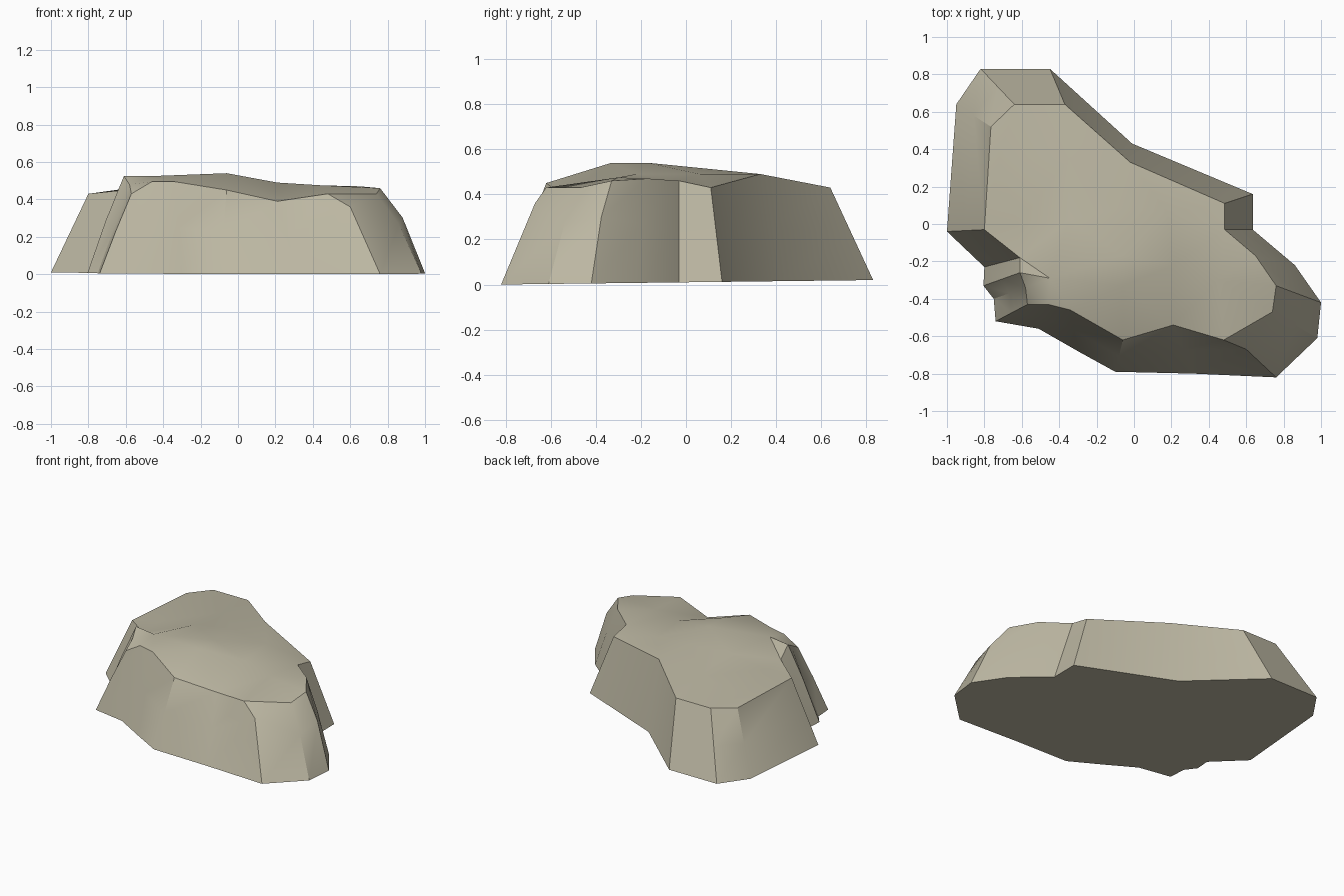
import bpy, bmesh
from mathutils import Vector
from mathutils.geometry import delaunay_2d_cdt

# Wall columns, anticlockwise from the left: foot x, y | rim x, y, z | lift of the mid point
COLUMNS = [
    (-1.00, -0.04, -0.80, -0.03, 0.43, 0.0),
    (-0.80, -0.23, -0.61, -0.18, 0.45, 0.0),
    (-0.805, -0.33, -0.61, -0.26, 0.525, 0.02),
    (-0.75, -0.40, -0.58, -0.34, 0.48, 0.0),
    (-0.74, -0.52, -0.57, -0.43, 0.43, 0.01),
    (-0.51, -0.56, -0.46, -0.43, 0.495, 0.0),
    (-0.30, -0.68, -0.34, -0.46, 0.495, 0.0),
    (-0.10, -0.79, -0.06, -0.62, 0.45, 0.0),
    (0.32, -0.80, 0.21, -0.54, 0.39, 0.0),
    (0.76, -0.82, 0.48, -0.62, 0.43, 0.12),
    (0.98, -0.61, 0.74, -0.47, 0.43, 0.05),
    (1.00, -0.42, 0.76, -0.33, 0.46, 0.07),
    (0.86, -0.22, 0.65, -0.17, 0.47, 0.03),
    (0.635, -0.03, 0.485, -0.03, 0.46, 0.0),
    (0.635, 0.16, 0.485, 0.11, 0.43, 0.0),
    (-0.01, 0.43, -0.02, 0.33, 0.49, 0.0),
    (-0.45, 0.83, -0.37, 0.64, 0.43, 0.0),
    (-0.82, 0.83, -0.64, 0.64, 0.43, 0.0),
    (-0.95, 0.64, -0.765, 0.52, 0.42, 0.0),
]
# Gentle humps inside the plateau
HUMPS = [(-0.06, -0.33, 0.54), (-0.06, -0.17, 0.54), (0.21, -0.22, 0.49),
         (0.45, -0.30, 0.475), (-0.45, -0.29, 0.525), (-0.35, 0.02, 0.50),
         (-0.10, 0.08, 0.515), (0.18, 0.06, 0.49), (-0.35, 0.35, 0.465),
         (-0.72, 0.36, 0.44), (-0.62, 0.0, 0.455)]

bm = bmesh.new()
n = len(COLUMNS)

# Three rings: foot, mid wall, rim
foot, mid, rim = [], [], []
for bx, by, tx, ty, tz, lift in COLUMNS:
    a, c = Vector((bx, by, 0.01 + 0.012 * by)), Vector((tx, ty, tz))
    m = (a + c) / 2 + Vector((0, 0, lift))
    if lift > 0.1:                      # bulging front right corner
        m = Vector((0.60, -0.67, 0.36))
    foot.append(bm.verts.new(a))
    mid.append(bm.verts.new(m))
    rim.append(bm.verts.new(c))

# Walls and flat underside
for lower, upper in ((foot, mid), (mid, rim)):
    for i in range(n):
        j = (i + 1) % n
        bm.faces.new((lower[i], lower[j], upper[j], upper[i]))
bm.faces.new(foot[::-1])

# Plateau triangulated over the rim and humps
top = rim + [bm.verts.new(p) for p in HUMPS]
tris, origin = (lambda r: (r[2], r[3]))(delaunay_2d_cdt(
    [v.co.xy for v in top], [], [list(range(n))], 1, 1e-5))
for t in tris:
    bm.faces.new([top[origin[k][0]] for k in t])

bmesh.ops.recalc_face_normals(bm, faces=bm.faces[:])
mesh = bpy.data.meshes.new("rock_slab")
bm.to_mesh(mesh)
bm.free()
rock = bpy.data.objects.new("rock_slab", mesh)
bpy.context.collection.objects.link(rock)

# Weathered stone colour
stone = bpy.data.materials.new("stone")
stone.diffuse_color = (0.50, 0.47, 0.36, 1)
mesh.materials.append(stone)

# Soft slopes, crisp ridges
bpy.context.view_layer.objects.active = rock
rock.select_set(True)
bpy.ops.object.shade_smooth_by_angle(angle=0.52)
